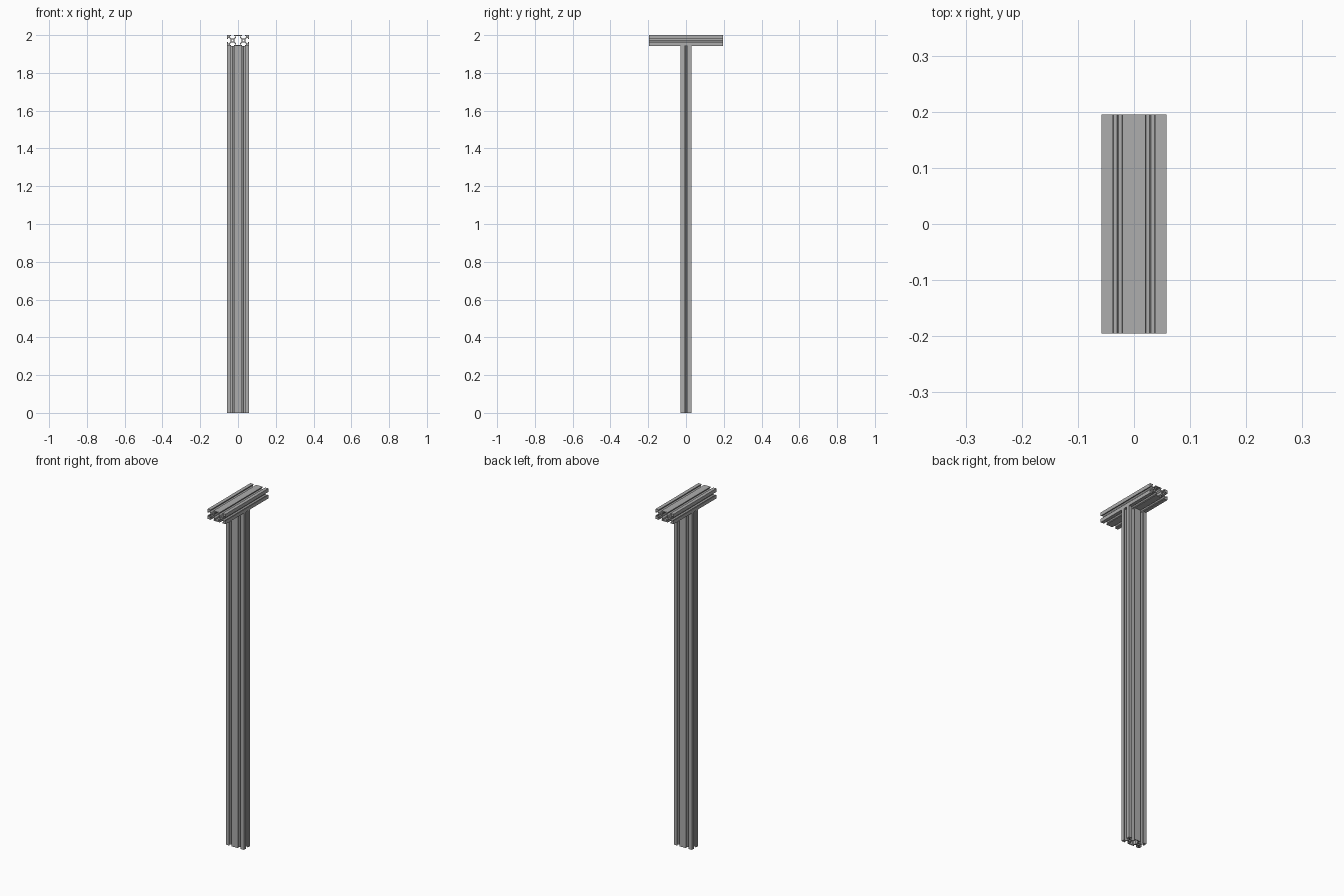
import bpy
import bmesh
from math import cos, sin, pi, radians

cube = bpy.data.objects.get("Cube")
if cube:
    bpy.data.objects.remove(cube)

WIDTH = 0.115             # wide side of the extrusion
UNIT = WIDTH / 40         # one profile unit
THICK = 20 * UNIT
BEAM_LENGTH = 0.39
POST_HEIGHT = 2 - THICK

aluminium = bpy.data.materials.new("aluminium grey")
aluminium.use_nodes = True
grey = (0.42, 0.42, 0.42, 1)
aluminium.diffuse_color = grey
aluminium.node_tree.nodes["Principled BSDF"].inputs["Base Color"].default_value = grey


def mirror_loop(quarter):
    """Turn a quarter outline (from +x axis to +y axis) into a closed loop."""
    half = quarter + [(-x, y) for x, y in reversed(quarter)]
    full = half + [(-x, -y) for x, y in half]
    loop = []
    for p in full:
        if not loop or p != loop[-1]:
            loop.append(p)
    return loop


# Half of a T-slot, as (distance from cell centre, offset from slot middle)
slot = [(3.5, 0), (4, 0.5), (4, 2.6), (6.4, 5), (8.2, 5), (8.2, 3), (10, 3)]

# End slot, corner, then the full slot in the wide face
outline = [(10 + d, o) for d, o in slot] + [(20, 10)]
outline += [(10 + o, d) for d, o in reversed(slot)]
outline += [(10 - o, d) for d, o in slot[1:]]
cavity = [(6, 2.6), (3.6, 5), (3.6, 8.2)]


def bore(cx, radius=2.2, sides=16):
    return [(cx + radius * cos(2 * pi * i / sides), radius * sin(2 * pi * i / sides))
            for i in range(sides)]


loops = [mirror_loop(outline), mirror_loop(cavity), bore(-10), bore(10)]


def extrusion(name, length, location, tilt=0):
    # Filled 2D profile with holes, extruded along its own z
    curve = bpy.data.curves.new(name + " profile", "CURVE")
    curve.dimensions = "2D"
    curve.fill_mode = "BOTH"
    curve.extrude = length / 2
    for loop in loops:
        spline = curve.splines.new("POLY")
        spline.points.add(len(loop) - 1)
        for point, (x, y) in zip(spline.points, loop):
            point.co = (x * UNIT, y * UNIT, 0, 1)
        spline.use_cyclic_u = True
    helper = bpy.data.objects.new(name + " helper", curve)
    bpy.context.collection.objects.link(helper)
    graph = bpy.context.evaluated_depsgraph_get()
    mesh = bpy.data.meshes.new_from_object(helper.evaluated_get(graph))
    bpy.data.objects.remove(helper)
    bpy.data.curves.remove(curve)

    # Weld caps to walls
    bm = bmesh.new()
    bm.from_mesh(mesh)
    bmesh.ops.remove_doubles(bm, verts=bm.verts, dist=1e-5)
    bmesh.ops.recalc_face_normals(bm, faces=bm.faces)
    for face in bm.faces:
        face.smooth = False
        face.material_index = 0
    bm.to_mesh(mesh)
    bm.free()

    mesh.name = name
    mesh.materials.clear()
    mesh.materials.append(aluminium)
    part = bpy.data.objects.new(name, mesh)
    bpy.context.collection.objects.link(part)
    part.location = location
    part.rotation_euler.x = tilt
    return part


extrusion("upright_post", POST_HEIGHT, (0, 0, POST_HEIGHT / 2))
extrusion("top_beam", BEAM_LENGTH, (0, 0, 2 - THICK / 2), radians(90))
